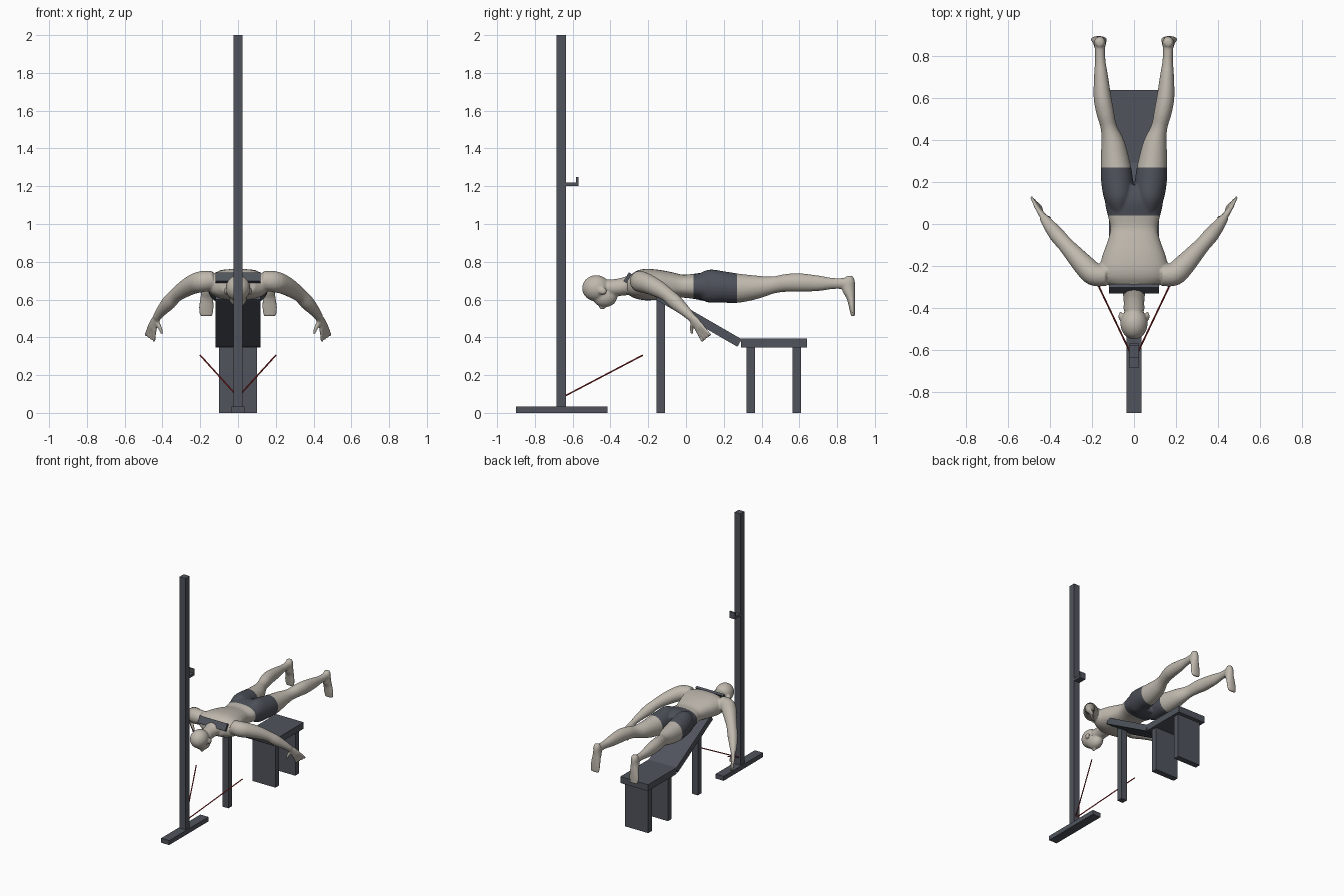
import bpy, bmesh, math
from mathutils import Vector, Matrix

if "Cube" in bpy.data.objects:
    bpy.data.objects.remove(bpy.data.objects["Cube"], do_unlink=True)


def material(name, rgb):
    m = bpy.data.materials.new(name)
    m.use_nodes = True
    m.diffuse_color = (*rgb, 1)
    m.node_tree.nodes["Principled BSDF"].inputs["Base Color"].default_value = (*rgb, 1)
    return m


SKIN = material("warm grey skin", (0.52, 0.48, 0.42))
SHORTS = material("dark shorts", (0.072, 0.08, 0.098))
STEEL = material("slate frame", (0.08, 0.088, 0.108))
RED = material("red band", (0.4, 0.03, 0.03))


def finish(name, bm, *mats):
    bmesh.ops.recalc_face_normals(bm, faces=bm.faces)
    mesh = bpy.data.meshes.new(name)
    bm.to_mesh(mesh)
    bm.free()
    for m in mats:
        mesh.materials.append(m)
    ob = bpy.data.objects.new(name, mesh)
    bpy.context.scene.collection.objects.link(ob)
    return ob


def box(name, centre, size, tilt=0):
    bm = bmesh.new()
    bmesh.ops.create_cube(bm, size=1, matrix=Matrix.Translation(centre)
                          @ Matrix.Rotation(tilt, 4, 'X') @ Matrix.Diagonal((*size, 1)))
    return finish(name, bm, STEEL)


def span(name, half_width, y0, y1, z0, z1):
    return box(name, (0, (y0 + y1) / 2, (z0 + z1) / 2), (2 * half_width, y1 - y0, z1 - z0))


def catmull(rows, steps=4):
    """Smoothly fills in rows of (x, y, z, half width, half depth)."""
    rows = [Vector(r) for r in rows]
    out = []
    for i in range(len(rows) - 1):
        p0, p1, p2, p3 = rows[max(i - 1, 0)], rows[i], rows[i + 1], rows[min(i + 2, len(rows) - 1)]
        for k in range(steps):
            t = k / steps
            out.append(p1 + (p2 - p0) * (t / 2) + (p0 * 2 - p1 * 5 + p2 * 4 - p3) * (t * t / 2)
                       + (p1 * 3 - p0 - p2 * 3 + p3) * (t ** 3 / 2))
    return out + [rows[-1]]


def tube(bm, rows, ref=(0, 0, 1), side=1, power=2.0, n=24):
    """Lofts elliptical rings along a path; side = -1 mirrors it."""
    rows, ref, rings = catmull(rows), Vector(ref), []
    for i, r in enumerate(rows):
        c = Vector(r[:3])
        t = (Vector(rows[min(i + 1, len(rows) - 1)][:3]) - Vector(rows[max(i - 1, 0)][:3])).normalized()
        u = t.cross(ref).normalized()
        v = u.cross(t)
        ring = []
        for k in range(n):
            a = math.tau * k / n
            cx, cy = (math.copysign(abs(w) ** (2 / power), w) for w in (math.cos(a), math.sin(a)))
            p = c + u * cx * r[3] + v * cy * r[4]
            ring.append(bm.verts.new((p.x * side, p.y, p.z)))
        rings.append(ring)
    for a, b in zip(rings, rings[1:]):
        for k in range(n):
            bm.faces.new((a[k], a[(k + 1) % n], b[(k + 1) % n], b[k]))
    bm.faces.new(rings[0][::-1])
    bm.faces.new(rings[-1])


def blob(bm, centre, radii):
    bmesh.ops.create_uvsphere(bm, u_segments=24, v_segments=16, radius=1,
                              matrix=Matrix.Translation(centre) @ Matrix.Diagonal((*radii, 1)))


# Stand: base, column and hook
span("stand_base", 0.035, -0.9, -0.415, 0, 0.035)
span("stand_column", 0.025, -0.685, -0.635, 0.035, 2)
span("hook_arm", 0.025, -0.635, -0.57, 1.2, 1.22)
span("hook_lip", 0.025, -0.582, -0.57, 1.22, 1.25)

# Bench: seat, panel legs, post and sloping board
span("bench_seat", 0.12, 0.29, 0.64, 0.345, 0.395)
span("bench_panel_front", 0.1, 0.32, 0.365, 0, 0.345)
span("bench_panel_back", 0.1, 0.565, 0.61, 0, 0.345)
span("bench_post", 0.025, -0.155, -0.11, 0, 0.6)
box("bench_slope", (0, 0.067, 0.495), (0.24, 0.5, 0.046), math.radians(-30))

# Bar resting on the shoulders
box("shoulder_bar", (0, -0.309, 0.716), (0.24, 0.055, 0.018), math.radians(58))

# Elastic bands
for s, label in ((1, "left"), (-1, "right")):
    bm = bmesh.new()
    tube(bm, [(0.005, -0.64, 0.09, 0.004, 0.004), (0.2, -0.23, 0.305, 0.004, 0.004)], side=s, n=8)
    finish(label + "_band", bm, RED)

# Figure: overlapping forms that are fused into one skin
bm = bmesh.new()
tube(bm, [(0, -0.31, 0.675, 0.09, 0.045), (0, -0.27, 0.675, 0.15, 0.07),
          (0, -0.22, 0.679, 0.165, 0.083), (0, -0.15, 0.678, 0.15, 0.08),
          (0, -0.08, 0.675, 0.125, 0.07), (0, -0.02, 0.671, 0.112, 0.061),
          (0, 0.04, 0.67, 0.125, 0.066), (0, 0.11, 0.668, 0.138, 0.076),
          (0, 0.18, 0.66, 0.12, 0.06)], power=2.4, n=40)
tube(bm, [(0, -0.26, 0.685, 0.08, 0.055), (0, -0.34, 0.667, 0.052, 0.047),
          (0, -0.41, 0.66, 0.05, 0.045)])
blob(bm, (0, -0.475, 0.66), (0.065, 0.075, 0.069))
blob(bm, (0, -0.43, 0.615), (0.048, 0.066, 0.055))
blob(bm, (0, -0.443, 0.56), (0.01, 0.018, 0.013))

for s in (1, -1):
    blob(bm, (0.064 * s, -0.44, 0.645), (0.01, 0.022, 0.02))
    # Leg and foot
    tube(bm, [(0.068, 0.06, 0.675, 0.045, 0.06), (0.073, 0.12, 0.672, 0.068, 0.087),
              (0.08, 0.2, 0.666, 0.076, 0.083), (0.088, 0.28, 0.66, 0.071, 0.077),
              (0.1, 0.38, 0.666, 0.057, 0.061), (0.12, 0.46, 0.677, 0.039, 0.045),
              (0.137, 0.53, 0.688, 0.042, 0.047), (0.15, 0.6, 0.69, 0.042, 0.049),
              (0.157, 0.7, 0.686, 0.034, 0.041), (0.161, 0.78, 0.685, 0.025, 0.029),
              (0.163, 0.85, 0.685, 0.025, 0.03)], side=s)
    tube(bm, [(0.163, 0.864, 0.725, 0.017, 0.017), (0.163, 0.865, 0.7, 0.027, 0.029),
              (0.163, 0.86, 0.66, 0.029, 0.035), (0.165, 0.873, 0.61, 0.034, 0.023),
              (0.168, 0.88, 0.555, 0.039, 0.016), (0.168, 0.884, 0.512, 0.033, 0.01)],
         ref=(0, 1, 0), side=s)
    # Arm
    tube(bm, [(0.13, -0.245, 0.7, 0.05, 0.05), (0.19, -0.24, 0.695, 0.055, 0.056),
              (0.235, -0.2, 0.682, 0.052, 0.052), (0.285, -0.145, 0.655, 0.044, 0.045),
              (0.33, -0.095, 0.622, 0.037, 0.037), (0.365, -0.055, 0.585, 0.037, 0.039),
              (0.405, -0.005, 0.54, 0.029, 0.029), (0.432, 0.032, 0.503, 0.02, 0.022)], side=s)
    # Hand with a fan of fingers and a thumb
    across = Vector((-0.58, -0.58, -0.45))
    tube(bm, [(0.425, 0.025, 0.51, 0.017, 0.02), (0.442, 0.05, 0.48, 0.014, 0.029),
              (0.457, 0.075, 0.447, 0.011, 0.031)], ref=across, side=s)
    for k in range(4):
        f = k / 3
        root = Vector((0.453, 0.068, 0.455)) + across * (f - 0.5) * 0.046
        tip = Vector((0.49, 0.13, 0.41)).lerp(Vector((0.445, 0.088, 0.377)), f)
        tube(bm, [(*root, 0.01, 0.01), (*tip, 0.007, 0.007)], side=s, n=10)
    tube(bm, [(0.435, 0.04, 0.49, 0.013, 0.013), (0.413, 0.03, 0.45, 0.011, 0.011),
              (0.402, 0.032, 0.418, 0.007, 0.007)], side=s, n=10)

draft = finish("figure_draft", bm)
fuse = draft.modifiers.new("fuse", 'REMESH')
fuse.mode, fuse.voxel_size = 'VOXEL', 0.006
soften = draft.modifiers.new("soften", 'SMOOTH')
soften.factor, soften.iterations = 0.5, 4
fused = bpy.data.meshes.new_from_object(draft.evaluated_get(bpy.context.evaluated_depsgraph_get()))
bpy.data.objects.remove(draft, do_unlink=True)

# Shorts: clean waist and hem cuts, then colour between them
WAIST, HEM = 0.04, 0.27
bm = bmesh.new()
bm.from_mesh(fused)
for y in (WAIST, HEM):
    bmesh.ops.bisect_plane(bm, geom=bm.verts[:] + bm.edges[:] + bm.faces[:],
                           plane_co=(0, y, 0), plane_no=(0, 1, 0))
for f in bm.faces:
    c = f.calc_center_median()
    f.smooth = True
    f.material_index = int(WAIST < c.y < HEM and abs(c.x) < 0.25)
finish("figure", bm, SKIN, SHORTS)
